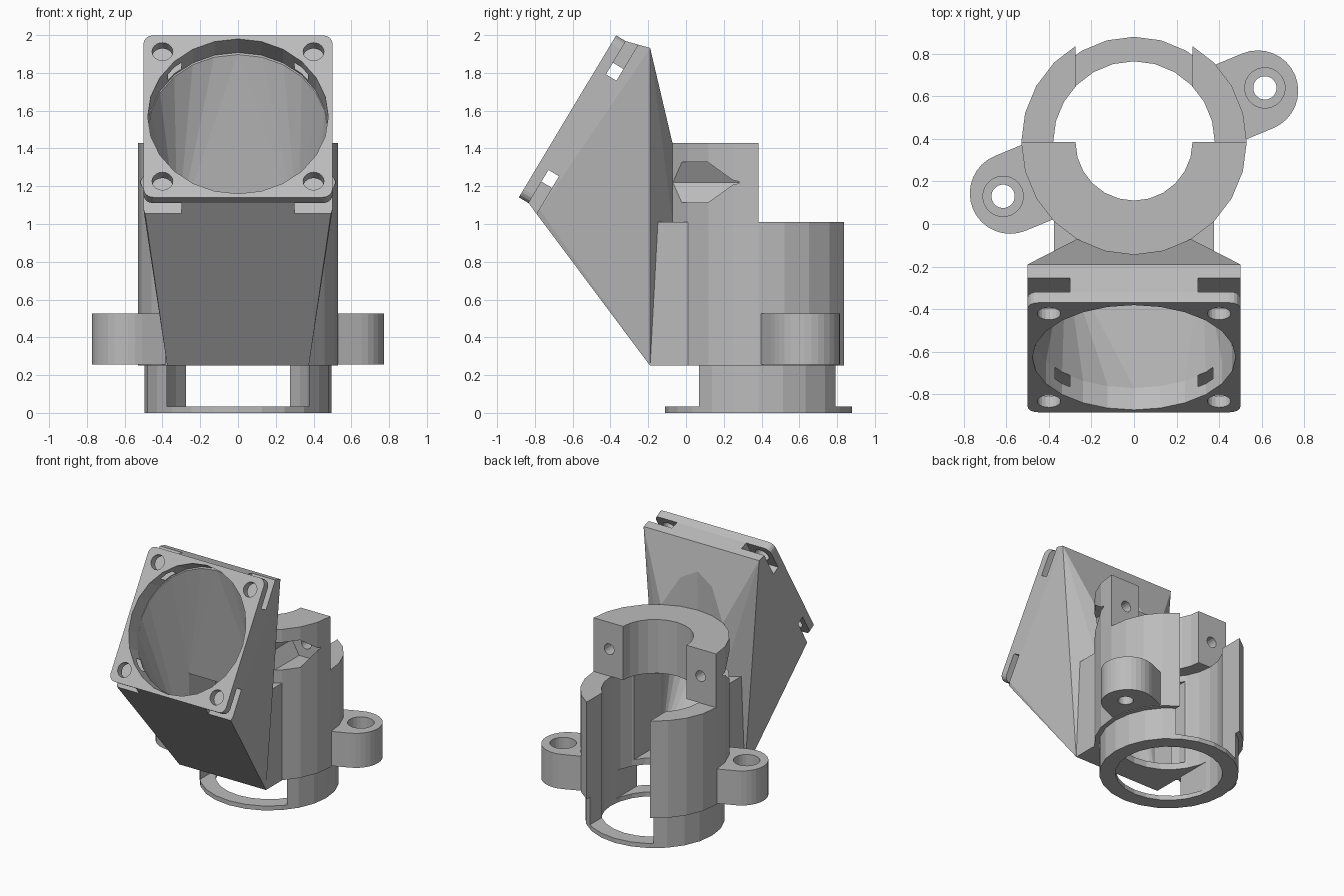
import bpy, bmesh, math
from mathutils import Matrix, Vector

cube = bpy.data.objects.get("Cube")
if cube:
    bpy.data.objects.remove(cube, do_unlink=True)

grey = bpy.data.materials.new("plain grey")
grey.use_nodes = True
colour = (0.5, 0.5, 0.5, 1)
grey.diffuse_color = colour
grey.node_tree.nodes["Principled BSDF"].inputs["Base Color"].default_value = colour

CY = 0.385                                   # tube axis
TILT = Matrix.Translation((0, -0.6275, 1.57)) @ Matrix.Rotation(math.radians(59), 4, 'X')


def hull(name, points, matrix=None):
    """Convex solid around the points."""
    bm = bmesh.new()
    for p in points:
        bm.verts.new((matrix @ Vector(p)) if matrix else p)
    res = bmesh.ops.convex_hull(bm, input=bm.verts)
    junk = {v for v in res["geom_interior"] + res["geom_unused"]
            if isinstance(v, bmesh.types.BMVert)}
    bmesh.ops.delete(bm, geom=list(junk), context='VERTS')
    bmesh.ops.dissolve_limit(bm, angle_limit=0.002, verts=bm.verts, edges=bm.edges)
    bmesh.ops.recalc_face_normals(bm, faces=bm.faces)
    mesh = bpy.data.meshes.new(name)
    bm.to_mesh(mesh)
    bm.free()
    mesh.materials.append(grey)
    ob = bpy.data.objects.new(name, mesh)
    bpy.context.collection.objects.link(ob)
    return ob


def circle(x, y, r, n=24):
    return [(x + r * math.cos(math.tau * i / n), y + r * math.sin(math.tau * i / n))
            for i in range(n)]


def extrude(outline, low, high):
    return [(x, y, z) for x, y in outline for z in (low, high)]


def block(x0, x1, y0, y1, z0, z1):
    return [(x, y, z) for x in (x0, x1) for y in (y0, y1) for z in (z0, z1)]


def tube(name, r, low, high):
    return hull(name, extrude(circle(0, CY, r), low, high))


def carve(ob, cutters):
    """Subtract every cutter and bake the result."""
    for c in cutters:
        c.hide_render = True
        mod = ob.modifiers.new("cut", 'BOOLEAN')
        mod.operation, mod.solver, mod.object = 'DIFFERENCE', 'EXACT', c
    graph = bpy.context.evaluated_depsgraph_get()
    mesh = bpy.data.meshes.new_from_object(ob.evaluated_get(graph))
    ob.modifiers.clear()
    ob.data = mesh
    mesh.materials.clear()
    mesh.materials.append(grey)
    for p in mesh.polygons:
        p.material_index = 0


# Shared cutters
bore = tube("bore_cutter", 0.38, -0.1, 1.01)
back_slot = hull("slot_cutter", block(-0.275, 0.275, CY, 1.2, 0.035, 1.6))
air_passage = hull("passage_cutter", block(-0.32, 0.32, -0.17, 0.2, 0.3, 0.96))
fan_bore = hull("fan_cutter", extrude(circle(0, 0, 0.478), -0.14, 0.1), TILT)
cutters = [bore, back_slot, air_passage, fan_bore]

# Base ring with front and rear openings
base = tube("base_ring", 0.495, 0, 0.25)
front_window = hull("window_cutter", block(-0.375, 0.375, -0.4, CY, 0.035, 0.3))
cutters.append(front_window)
carve(base, [bore, back_slot, front_window])

# Tube body with half collar, screw holes and nut traps
body = tube("tube_body", 0.53, 0.25, 1.43)
body_cuts = [bore, back_slot, air_passage,
             tube("collar_cutter", 0.275, 0.9, 1.6),
             hull("half_cutter", block(-0.7, 0.7, CY, 1.2, 1.01, 1.6))]
along_y = Matrix.Rotation(math.radians(90), 4, 'X')
for s in (-1, 1):
    body_cuts.append(hull("screw_cutter",
                          extrude(circle(s * 0.395, 1.22, 0.042, 16), -0.6, 0), along_y))
    body_cuts.append(hull("nut_cutter",
                          extrude(circle(s * 0.395, 1.22, 0.124, 6), -0.28, 0.3), along_y))
carve(body, body_cuts)
cutters += body_cuts[3:]

# Mounting ears on opposite sides, with counterbored holes
for name, turn in (("left_ear", 22.5), ("right_ear", 202.5)):
    spin = Matrix.Translation((0, CY, 0)) @ Matrix.Rotation(math.radians(turn), 4, 'Z')
    outline = circle(0.63, 0, 0.19, 32) + [(0.4, -0.19), (0.4, 0.19)]
    ear = hull(name, extrude(outline, 0.255, 0.525), spin)
    holes = [hull("hole_cutter", extrude(circle(0.666, 0, r, 24), low, 0.7), spin)
             for r, low in ((0.055, 0.1), (0.095, 0.33))]
    carve(ear, holes)
    cutters += holes

# Fan plate with rounded corners and screw holes
corners = [p for x in (-0.45, 0.45) for y in (-0.45, 0.45) for p in circle(x, y, 0.05, 16)]
plate = hull("fan_plate", extrude(corners, -0.06, 0), TILT)
plate_holes = [hull("plate_hole_cutter", extrude(circle(x, y, 0.055, 20), -0.125, 0.1), TILT)
               for x in (-0.4, 0.4) for y in (-0.4, 0.4)]
carve(plate, [fan_bore] + plate_holes)
cutters += plate_holes

# Tapered air duct
square = [(x, y) for x in (-0.5, 0.5) for y in (-0.5, 0.5)]
rim = [TILT @ Vector(p) for p in extrude(square, -0.13, -0.06)]
shell = list(rim)
for s in (-1, 1):
    shell += [(s * 0.5, -0.19, 1.932), (s * 0.375, -0.19, 0.25), (s * 0.375, -0.19, 1.01),
              (s * 0.27, -0.072, 1.43), (s * 0.27, -0.072, 1.01)]
duct = hull("air_duct", shell)
inside = [TILT @ Vector(p) for p in extrude(circle(0, 0, 0.478), -0.13, -0.12)]
inside += block(-0.32, 0.32, -0.16, -0.15, 0.3, 0.96)
duct_cuts = [fan_bore, hull("inside_cutter", inside), air_passage, bore,
             tube("clearance_cutter", 0.528, 0.9, 2.2)]
# Nut pockets behind the plate corners
for x in (-0.3, 0.3):
    for y in (-0.295, 0.295):
        duct_cuts.append(hull("pocket_cutter", block(x, 2 * x, y, 2 * y, -0.125, -0.059), TILT))
carve(duct, duct_cuts)

# Neck joining the duct to the tube
neck = hull("duct_neck", block(-0.375, 0.375, -0.19, 0.05, 0.25, 1.01))
carve(neck, [air_passage, bore, duct_cuts[1]])
cutters += [duct_cuts[1]] + duct_cuts[4:]

for c in cutters:
    bpy.data.objects.remove(c, do_unlink=True)
